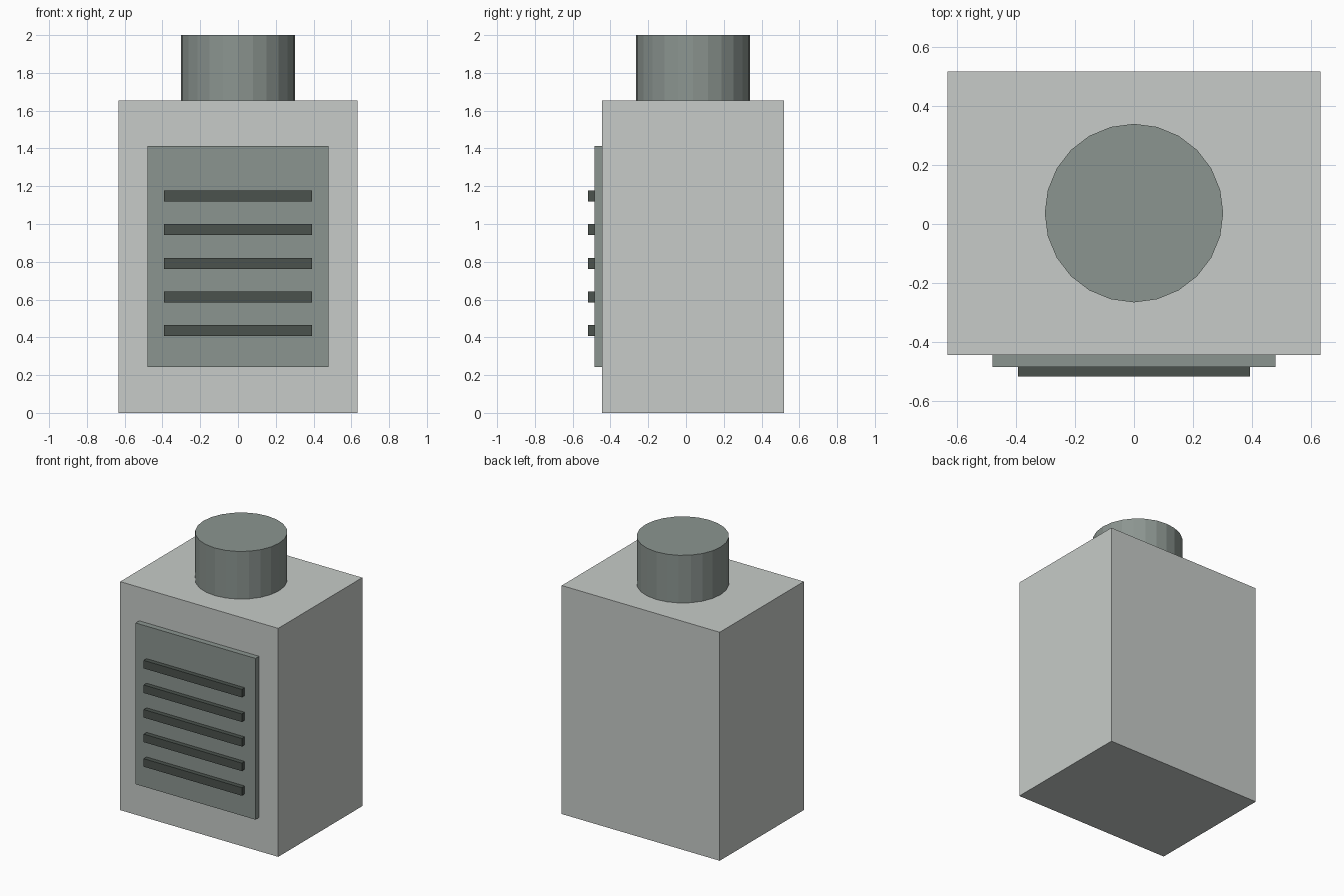
import bpy

if "Cube" in bpy.data.objects:
    bpy.data.objects.remove(bpy.data.objects["Cube"])


def material(name, color):
    mat = bpy.data.materials.new(name)
    mat.diffuse_color = (*color, 1)
    mat.use_nodes = True
    mat.node_tree.nodes["Principled BSDF"].inputs["Base Color"].default_value = mat.diffuse_color
    return mat


def box(name, lo, hi, mat):
    center = [(a + b) / 2 for a, b in zip(lo, hi)]
    bpy.ops.mesh.primitive_cube_add(size=1, location=center)
    obj = bpy.context.object
    obj.name = name
    obj.scale = [b - a for a, b in zip(lo, hi)]
    bpy.ops.object.transform_apply(location=False, rotation=False, scale=True)
    obj.data.materials.append(mat)
    return obj


light = material("light_grey", (0.57, 0.60, 0.58))
mid = material("mid_grey", (0.26, 0.30, 0.28))
dark = material("dark_grey", (0.07, 0.085, 0.075))

# Main housing
box("housing", (-0.633, -0.444, 0), (0.633, 0.518, 1.655), light)

# Raised front panel
box("front_panel", (-0.48, -0.485, 0.244), (0.48, -0.444, 1.412), mid)

# Five evenly spaced vent slats
for i in range(5):
    z = 0.436 + 0.178 * i
    box(f"vent_slat_{i + 1}", (-0.393, -0.518, z - 0.029), (0.393, -0.485, z + 0.029), dark)

# Round duct on top
bpy.ops.mesh.primitive_cylinder_add(vertices=24, radius=0.303, depth=0.345,
                                    location=(0, 0.037, 1.8275))
duct = bpy.context.object
duct.name = "top_duct"
duct.data.materials.append(mid)
